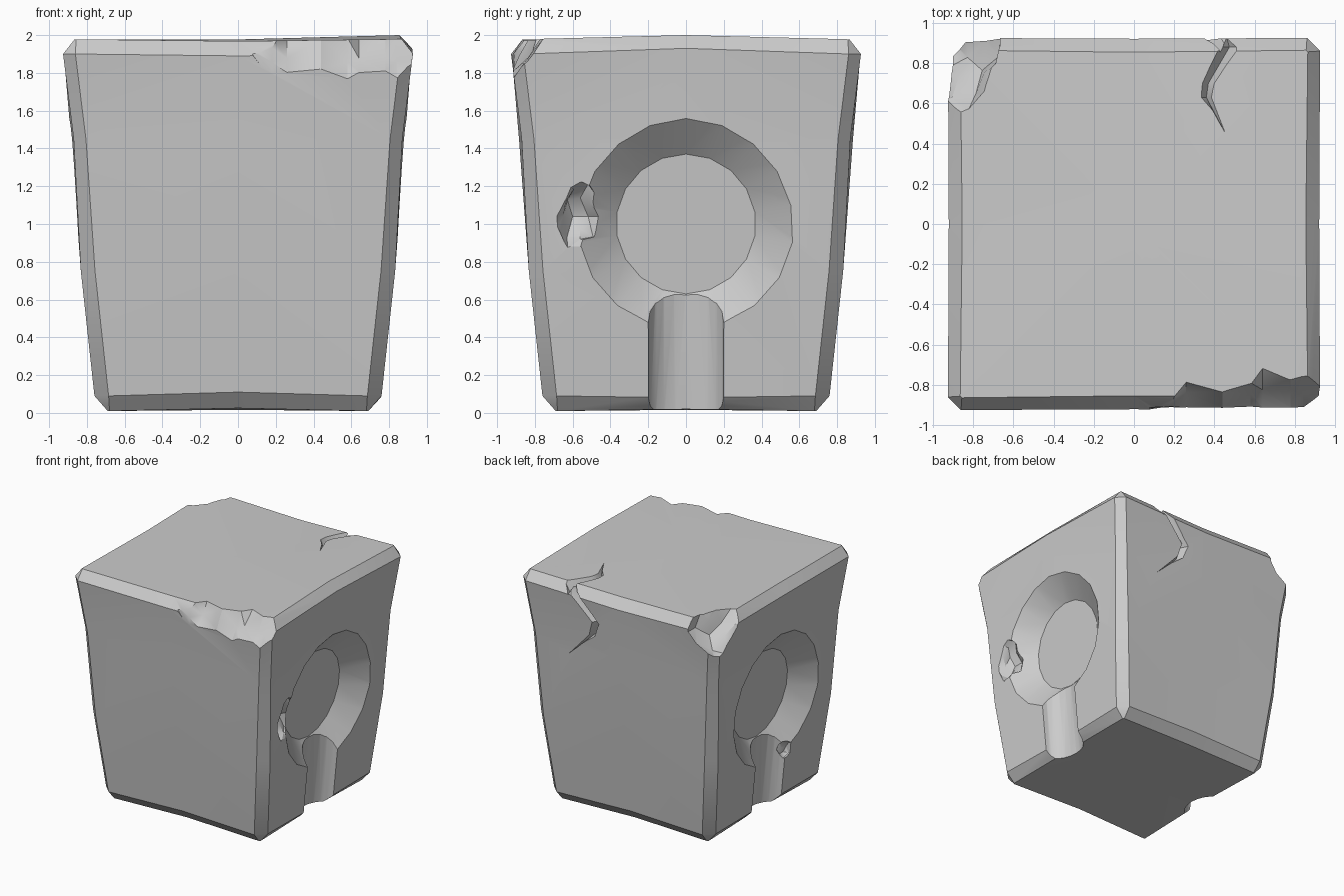
import bpy, bmesh, random
from math import sin, cos, pi, radians, sqrt
from mathutils import Vector

if "Cube" in bpy.data.objects:
    bpy.data.objects.remove(bpy.data.objects["Cube"])

random.seed(4)


def make(name, bm):
    bmesh.ops.recalc_face_normals(bm, faces=bm.faces)
    me = bpy.data.meshes.new(name)
    bm.to_mesh(me)
    bm.free()
    ob = bpy.data.objects.new(name, me)
    bpy.context.collection.objects.link(ob)
    return ob


def loft(name, sections, poke=False):
    bm = bmesh.new()
    rings = [[bm.verts.new(p) for p in s] for s in sections]
    n = len(rings[0])
    for a, b in zip(rings, rings[1:]):
        for i in range(n):
            j = (i + 1) % n
            bm.faces.new((a[i], a[j], b[j], b[i]))
    caps = [bm.faces.new(rings[0]), bm.faces.new(rings[-1])]
    if poke:
        bmesh.ops.poke(bm, faces=caps)
    bmesh.ops.triangulate(bm, faces=bm.faces)
    return make(name, bm)


def face_at(z):
    # half width of the tapered side planes
    return 0.76 + (z - 0.09) * 0.0912


def ring(z, corner, c, mid, dz=(0, 0, 0, 0)):
    # chamfered square with a middle point per side, order: front, right, back, left
    pts = []
    for k in range(4):
        for u, v, w in ((-(corner - c), corner, 0), (0, mid, dz[k]), (corner - c, corner, 0)):
            x, y = [(u, -v), (v, u), (-u, v), (-v, -u)][k]
            pts.append((x, y, z + w))
    return pts


# Tapered block with chamfered, slightly worn edges
block = loft("stone_block", [
    ring(0.01, 0.69, 0.01, 0.68, (.015, .01, .015, .01)),
    ring(0.09, 0.76, 0.075, 0.755, (.02, -.01, .02, 0)),
    ring(0.75, 0.832, 0.075, face_at(0.75)),
    ring(1.45, 0.87, 0.065, face_at(1.45)),
    ring(1.90, 0.926, 0.065, 0.922, (-.01, .03, -.02, 0)),
    ring(1.978, 0.865, 0.008, 0.855, (-.01, .022, -.015, -.005)),
], poke=True)
cutters = []

# Round dish with a rounded drain groove, on both sides
for s in (1, -1):
    tilt = 0.0912

    def on_side(y, z, d):
        # point at depth d behind the side plane
        return (s * (face_at(z) - d), y, z)

    dish = []
    for d, r in ((-0.1, 0.687), (0.15, 0.37)):
        dish.append([on_side(r * sin(a), 1 + r * cos(a), d)
                     for a in [i * 2 * pi / 18 for i in range(18)]])
    cutters.append(loft("dish_cutter", dish))
    groove = []
    for z in (-0.1, 0.66):
        sec = [on_side(-0.2, z, -0.1)]
        sec += [on_side(-0.2 * cos(a), z, 0.146 * sin(a)) for a in [i * pi / 10 for i in range(11)]]
        sec += [on_side(0.2, z, -0.1)]
        groove.append(sec)
    cutters.append(loft("groove_cutter", groove))

# Long broken edge, front top right: x, depth on top, height on front
chip = [(0.06, -0.93, 1.92), (0.18, -0.875, 1.76), (0.26, -0.78, 1.80), (0.44, -0.83, 1.82),
        (0.58, -0.79, 1.76), (0.64, -0.71, 1.80), (0.78, -0.77, 1.81), (0.84, -0.755, 1.77),
        (1.0, -0.75, 1.78)]
cutters.append(loft("edge_chip_cutter", [
    [(x, y, 2.15), (x, y, 1.985), (x, (y - 0.92) / 2 + 0.01 * (-1) ** i, (zf + 1.985) / 2 - 0.015),
     (x, -0.915, zf), (x, -1.1, zf - 0.05), (x, -1.1, 2.15)]
    for i, (x, y, zf) in enumerate(chip)]))


def rough_ball(name, loc, size, noise, sub=2):
    bm = bmesh.new()
    bmesh.ops.create_icosphere(bm, subdivisions=sub, radius=1)
    for v in bm.verts:
        k = 1 + random.uniform(-noise, noise)
        v.co = Vector(loc) + Vector([v.co[i] * size[i] * k for i in range(3)])
    cutters.append(make(name, bm))


# Broken corner and small chips at the dish rims
rough_ball("corner_chip_cutter", (-1.0, 0.98, 2.1), (0.38, 0.46, 0.42), 0.09, 3)
rough_ball("rim_chip_cutter", (0.87, -0.56, 1.04), (0.12, 0.12, 0.18), 0.22)
rough_ball("groove_chip_cutter", (-0.80, -0.2, 0.47), (0.07, 0.07, 0.08), 0.2)


# V-shaped crack running over the top back edge
def crack(path, out, depth):
    out = Vector(out)
    secs = []
    for x, y, z, w in path:
        p = Vector((x, y, z))
        side = Vector((w, 0, 0))
        secs.append([p - side * 1.5 + out * 0.08, p + side * 1.5 + out * 0.08,
                     p - out * min(depth, w * 1.3)])
    cutters.append(loft("crack_cutter", secs))


crack([(0.45, 0.46, 1.98, 0.004), (0.36, 0.63, 1.98, 0.045), (0.37, 0.70, 1.98, 0.05),
       (0.475, 0.88, 1.96, 0.06), (0.44, 1.0, 1.95, 0.055)], (0, 0, 1), 0.07)
crack([(0.45, 0.93, 2.02, 0.055), (0.42, 0.92, 1.92, 0.055), (0.22, 0.905, 1.70, 0.05),
       (0.26, 0.895, 1.58, 0.045), (0.49, 0.875, 1.36, 0.004)], (0, 1, 0), 0.07)

# Carve everything out of the block
bpy.context.view_layer.objects.active = block
block.select_set(True)
for c in cutters:
    m = block.modifiers.new("carve", 'BOOLEAN')
    m.operation = 'DIFFERENCE'
    m.solver = 'EXACT'
    m.object = c
    bpy.ops.object.modifier_apply(modifier=m.name)
    bpy.data.objects.remove(c)
bpy.ops.object.shade_smooth_by_angle(angle=radians(30))
